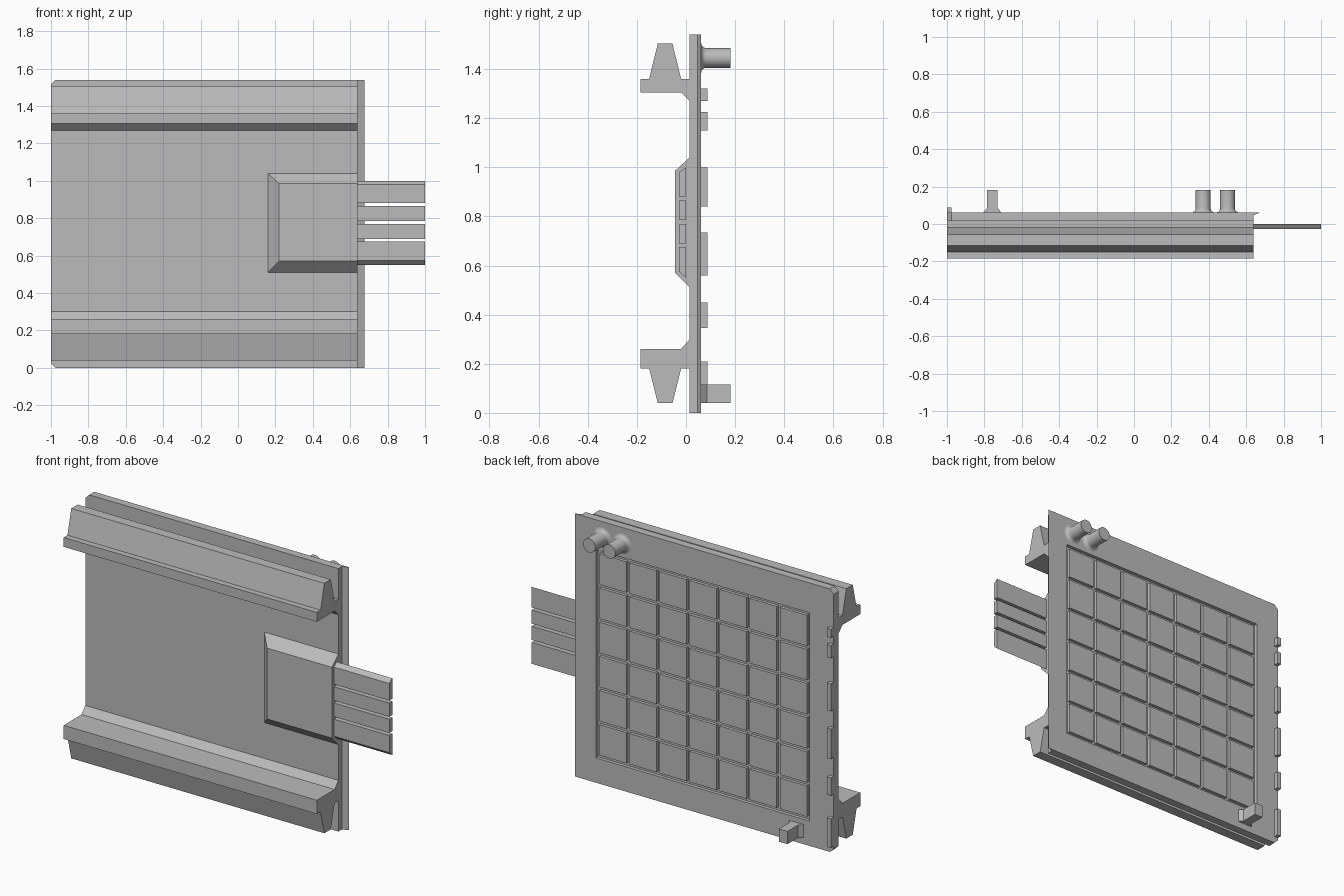
import bpy, bmesh, math
from mathutils import Vector

if "Cube" in bpy.data.objects:
    bpy.data.objects.remove(bpy.data.objects["Cube"], do_unlink=True)

GREY = (0.5, 0.5, 0.5, 1)
mat = bpy.data.materials.new("plain grey")
mat.use_nodes = True
mat.diffuse_color = GREY
mat.node_tree.nodes["Principled BSDF"].inputs["Base Color"].default_value = GREY


def finish(name, bm):
    bmesh.ops.recalc_face_normals(bm, faces=bm.faces)
    mesh = bpy.data.meshes.new(name)
    bm.to_mesh(mesh)
    bm.free()
    mesh.materials.append(mat)
    obj = bpy.data.objects.new(name, mesh)
    bpy.context.collection.objects.link(obj)
    return obj


def prism_bm(points, axis, start, end):
    """Extrude a profile along x (points are y, z) or along z (points are x, y)."""
    bm = bmesh.new()
    place = (lambda a, b: (start, a, b)) if axis == "x" else (lambda a, b: (a, b, start))
    face = bm.faces.new([bm.verts.new(place(a, b)) for a, b in points])
    ext = bmesh.ops.extrude_face_region(bm, geom=[face])
    verts = [v for v in ext["geom"] if isinstance(v, bmesh.types.BMVert)]
    step = (end - start, 0, 0) if axis == "x" else (0, 0, end - start)
    bmesh.ops.translate(bm, vec=step, verts=verts)
    return bm


def prism(name, points, axis, start, end):
    return finish(name, prism_bm(points, axis, start, end))


def box(name, x0, x1, y0, y1, z0, z1):
    return prism(name, [(x0, y0), (x1, y0), (x1, y1), (x0, y1)], "z", z0, z1)


LEFT, END, HEIGHT = -1.0, 0.64, 1.54
FRONT, BACK = 0.015, 0.062

# Main panel with a tapered lip on one side and two clipped corners
bm = prism_bm([(LEFT, FRONT), (END, FRONT), (END, 0.047), (0.675, BACK), (LEFT, BACK)],
              "z", 0, HEIGHT)
corners = [e for e in bm.edges if all(v.co.x < -0.99 for v in e.verts)
           and abs(e.verts[0].co.z - e.verts[1].co.z) < 0.001]
bmesh.ops.bevel(bm, geom=corners, offset=0.025, segments=1, affect="EDGES")
panel = finish("panel", bm)

# Shallow recess in the back of the panel
KEY_X, KEY_Z, COLS, ROWS, PITCH_X, PITCH_Z, GAP = -0.825, 0.165, 7, 6, 0.195, 0.2, 0.02
FLOOR = 0.042
cutter = box("recess_cutter", KEY_X - GAP, KEY_X + COLS * PITCH_X, FLOOR, 0.2,
             KEY_Z - GAP, KEY_Z + ROWS * PITCH_Z)
cutter.hide_render = True
cut = panel.modifiers.new("recess", "BOOLEAN")
cut.operation = "DIFFERENCE"
cut.solver = "EXACT"
cut.object = cutter
bpy.context.view_layer.objects.active = panel
bpy.ops.object.modifier_apply(modifier=cut.name)
bpy.data.objects.remove(cutter, do_unlink=True)

# Grid of square tiles in the recess
for col in range(COLS):
    for row in range(ROWS):
        x, z = KEY_X + col * PITCH_X, KEY_Z + row * PITCH_Z
        box("tile", x, x + PITCH_X - GAP, FLOOR, 0.06, z, z + PITCH_Z - GAP)

# Two mounting rails along the front
def rail(name, root, shelf, lip, tip):
    prism(name, [(FRONT, root), (-0.02, shelf), (-0.185, shelf), (-0.185, lip),
                 (-0.15, lip), (-0.115, tip), (-0.055, tip), (-0.02, lip), (FRONT, lip)],
          "x", LEFT, END)

rail("upper_rail", 1.27, 1.305, 1.36, 1.503)
rail("lower_rail", 0.3, 0.26, 0.18, 0.04)

# Connector housing: block with three sloped sides
bm = bmesh.new()
base = [bm.verts.new(p) for p in ((0.16, FRONT, 0.51), (END, FRONT, 0.51),
                                  (END, FRONT, 1.04), (0.16, FRONT, 1.04))]
top = [bm.verts.new(p) for p in ((0.22, -0.045, 0.57), (END, -0.045, 0.57),
                                 (END, -0.045, 0.985), (0.22, -0.045, 0.985))]
bm.faces.new(base)
bm.faces.new(top)
for i in range(4):
    j = (i + 1) % 4
    bm.faces.new((base[i], base[j], top[j], top[i]))
finish("connector_housing", bm)

# Four flat contacts, the outer two with a sloped edge
for low, high, low_cut, high_cut in ((0.55, 0.675, 0.025, 0), (0.69, 0.77, 0, 0),
                                     (0.785, 0.865, 0, 0), (0.88, 1.0, 0, 0.02)):
    prism("contact", [(0, low), (0, high), (-0.028, high - high_cut),
                      (-0.028, low + low_cut)], "x", END, 1.0)

# Two round pegs with flared feet
for x in (0.37, 0.5):
    bm = bmesh.new()
    rings = []
    profile = [(0.06, BACK)]
    for i in range(1, 5):
        a = math.radians(i * 22.5)
        profile.append((0.06 - 0.02 * math.sin(a), BACK + 0.02 * (1 - math.cos(a))))
    profile.append((0.04, 0.182))
    for r, y in profile:
        rings.append([bm.verts.new((x + r * math.cos(t * math.tau / 32), y,
                                    1.445 + r * math.sin(t * math.tau / 32)))
                      for t in range(32)])
    for a, b in zip(rings, rings[1:]):
        for i in range(32):
            j = (i + 1) % 32
            bm.faces.new((a[i], a[j], b[j], b[i]))
    bm.faces.new(rings[0])
    bm.faces.new(rings[-1])
    peg = finish("round_peg", bm)
    bpy.ops.object.select_all(action="DESELECT")
    peg.select_set(True)
    bpy.context.view_layer.objects.active = peg
    bpy.ops.object.shade_smooth_by_angle(angle=math.radians(40))

# Square peg with a flared foot
prism("square_peg", [(-0.805, BACK), (-0.785, 0.085), (-0.785, 0.182), (-0.73, 0.182),
                     (-0.73, 0.085), (-0.71, BACK)], "z", 0.04, 0.115)

# Small tabs along the far edge
for low, high in ((0.04, 0.21), (0.345, 0.45), (0.56, 0.735), (0.84, 1.0),
                  (1.15, 1.225), (1.27, 1.32)):
    box("edge_tab", LEFT, -0.975, BACK, 0.088, low, high)
